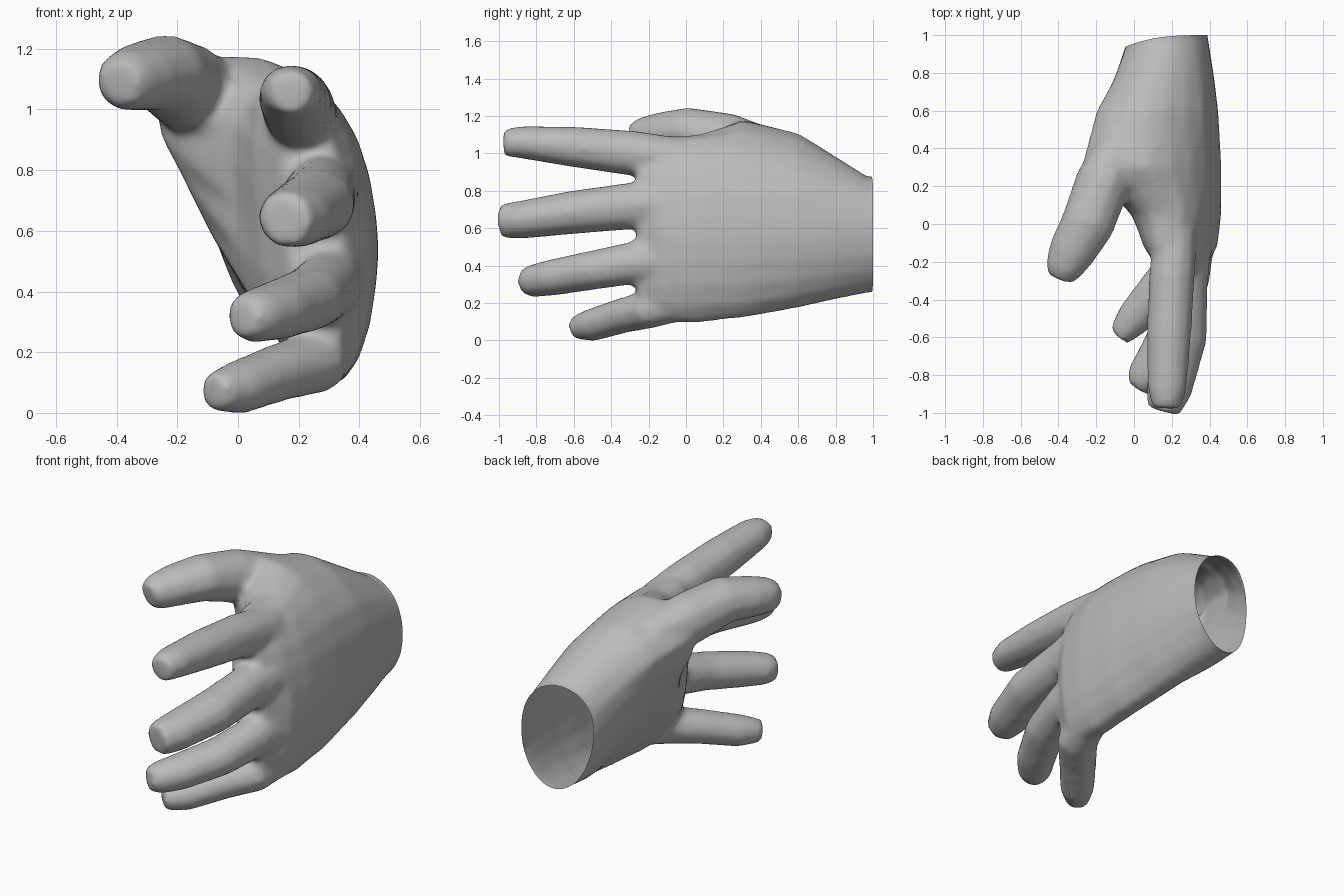
import bpy, bmesh, math
from mathutils import Vector

if "Cube" in bpy.data.objects:
    bpy.data.objects.remove(bpy.data.objects["Cube"])

skin = bpy.data.materials.new("mid_grey")
skin.diffuse_color = (0.5, 0.5, 0.5, 1)
skin.use_nodes = True
skin.node_tree.nodes["Principled BSDF"].inputs["Base Color"].default_value = skin.diffuse_color


def loft(name, rings):
    """Closed solid skinned through a series of equal-length rings."""
    bm = bmesh.new()
    loops = [[bm.verts.new(p) for p in ring] for ring in rings]
    n = len(loops[0])
    for a, b in zip(loops, loops[1:]):
        for i in range(n):
            j = (i + 1) % n
            bm.faces.new((a[i], a[j], b[j], b[i]))
    bm.faces.new(loops[0])
    bm.faces.new(loops[-1])
    bmesh.ops.recalc_face_normals(bm, faces=bm.faces[:])
    mesh = bpy.data.meshes.new(name)
    bm.to_mesh(mesh)
    bm.free()
    mesh.materials.append(skin)
    ob = bpy.data.objects.new(name, mesh)
    bpy.context.collection.objects.link(ob)
    return ob


def rounded(ring):
    """Double the points of a closed ring along a soft curve."""
    v = [Vector(p) for p in ring]
    n = len(v)
    out = []
    for i in range(n):
        a, b, c, d = v[i - 1], v[i], v[(i + 1) % n], v[(i + 2) % n]
        out += [b, (9 * (b + c) - a - d) / 16]
    return out


def digit(name, path, sides=10, puff=0.005):
    """Tapered finger along (x, y, z, half width, half height) stations."""
    pts = [Vector(p[:3]) for p in path]
    rings = []
    for i, (x, y, z, w, h) in enumerate(path):
        t = (pts[min(i + 1, len(pts) - 1)] - pts[max(i - 1, 0)]).normalized()
        side = t.cross(Vector((0, 0, 1))).normalized()
        up = side.cross(t)
        rings.append([pts[i] + side * (w + puff) * math.cos(a) + up * (h + puff) * math.sin(a)
                      for a in (math.tau * k / sides for k in range(sides))])
    return loft(name, rings)


# Palm: (x, z) outlines from wrist to knuckles, running up the back and down the palm
wrist = [(.17, .26), (.29, .31), (.375, .45), (.385, .64), (.32, .79),
         (.19, .86), (.05, .81), (-.02, .66), (-.02, .47), (.05, .32)]
stub = [(.18 + (x - .18) * .93, .56 + (z - .56) * .93) for x, z in wrist]
palm = [
    (1.10, stub),
    (1.00, wrist),
    (0.78, [(.20, .215), (.33, .27), (.41, .44), (.42, .64), (.35, .85),
            (.19, .98), (.02, .98), (-.10, .83), (-.07, .56), (.05, .31)]),
    (0.60, [(.22, .175), (.36, .24), (.435, .43), (.44, .64), (.37, .90),
            (.17, 1.075), (-.04, 1.10), (-.20, .96), (-.12, .68), (.03, .38)]),
    (0.30, [(.25, .125), (.39, .19), (.455, .42), (.455, .65), (.385, .92),
            (.20, 1.12), (-.04, 1.18), (-.28, 1.03), (-.18, .77), (.00, .44)]),
    (0.05, [(.27, .09), (.40, .18), (.455, .42), (.455, .65), (.395, .90),
            (.26, 1.08), (.09, 1.08), (-.01, .95), (.00, .68), (.04, .38)]),
    (-0.12, [(.27, .10), (.39, .18), (.44, .42), (.43, .66), (.37, .90),
             (.24, 1.08), (.10, 1.07), (.05, .90), (.07, .62), (.11, .33)]),
    (-0.26, [(.25, .16), (.33, .19), (.35, .42), (.35, .66), (.31, .90),
             (.22, 1.04), (.15, 1.02), (.14, .85), (.16, .60), (.19, .32)]),
]
hand = loft("hand", [[(x, y, z) for x, z in rounded(outline)] for y, outline in palm])

# Fingers and thumb
digits = [
    digit("index_finger", [(.22, -.03, .97, .11, .11), (.20, -.28, 1.0, .12, .12),
                           (.185, -.60, 1.035, .115, .107), (.175, -.88, 1.06, .10, .085),
                           (.17, -.975, 1.057, .072, .07)]),
    digit("middle_finger", [(.31, -.03, .74, .11, .11), (.275, -.28, .72, .115, .125),
                            (.255, -.60, .685, .13, .115), (.185, -.88, .645, .12, .10),
                            (.155, -.99, .637, .085, .09)]),
    digit("ring_finger", [(.33, -.03, .43, .10, .10), (.30, -.25, .42, .105, .115),
                          (.235, -.50, .375, .115, .103), (.12, -.72, .335, .11, .095),
                          (.05, -.82, .318, .095, .085), (.015, -.87, .315, .06, .065)]),
    digit("little_finger", [(.30, -.02, .20, .09, .09), (.25, -.20, .165, .115, .10),
                            (.14, -.33, .135, .105, .092), (.0, -.50, .083, .095, .085),
                            (-.08, -.595, .066, .06, .062)]),
    digit("thumb", [(-.06, .45, 1.02, .11, .11), (-.165, .22, 1.07, .145, .145),
                    (-.245, .0, 1.12, .14, .125), (-.325, -.14, 1.107, .125, .11),
                    (-.372, -.235, 1.093, .10, .097), (-.392, -.288, 1.083, .07, .07)]),
]

# Fuse everything, then blend the joins into one soft skin
for d in digits:
    m = hand.modifiers.new("fuse", 'BOOLEAN')
    m.operation = 'UNION'
    m.solver = 'EXACT'
    m.object = d
m = hand.modifiers.new("even_skin", 'REMESH')
m.mode = 'VOXEL'
m.voxel_size = 0.018
m = hand.modifiers.new("blend", 'SMOOTH')
m.factor = 0.5
m.iterations = 14
deps = bpy.context.evaluated_depsgraph_get()
fused = bpy.data.meshes.new_from_object(hand.evaluated_get(deps))
hand.modifiers.clear()
hand.data = fused
for d in digits:
    bpy.data.objects.remove(d)
fused.materials.clear()
fused.materials.append(skin)

# Cut the wrist open on a slant and curve its rim
bm = bmesh.new()
bm.from_mesh(fused)
bmesh.ops.bisect_plane(bm, geom=bm.verts[:] + bm.edges[:] + bm.faces[:], dist=1e-5,
                       plane_co=(-.04, .94, 0), plane_no=(-.14, 1, 0), clear_outer=True)
for v in bm.verts:
    if v.is_boundary:
        v.co.y = 1 - .06 * max(0, (.39 - v.co.x) / .43) ** 3
for f in bm.faces:
    f.material_index = 0
bm.to_mesh(fused)
bm.free()

bpy.ops.object.select_all(action='DESELECT')
hand.select_set(True)
bpy.context.view_layer.objects.active = hand
bpy.ops.object.shade_smooth_by_angle(angle=math.radians(60))
